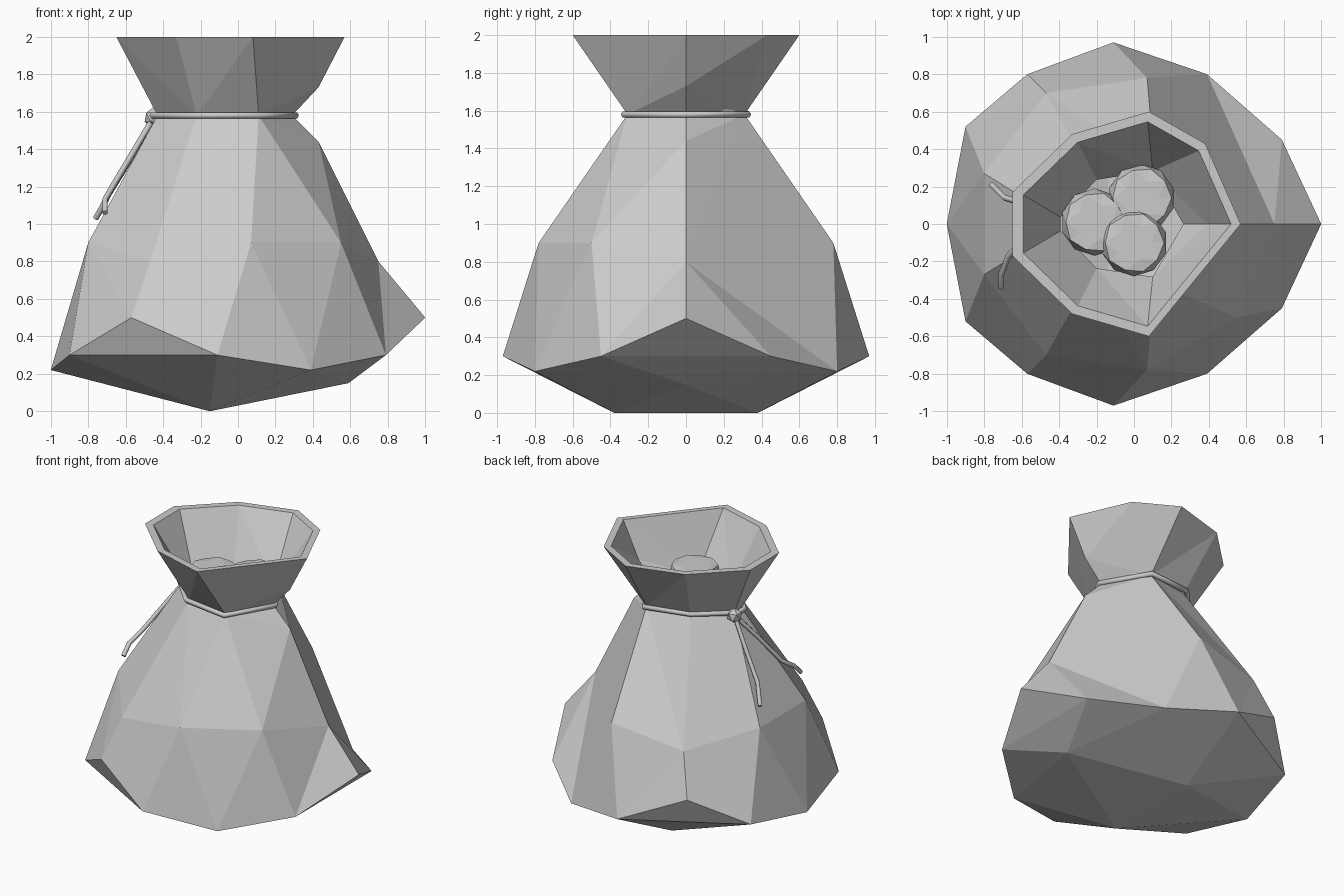
import bpy, bmesh, math
from mathutils import Vector

cube = bpy.data.objects.get("Cube")
if cube:
    bpy.data.objects.remove(cube, do_unlink=True)

grey = bpy.data.materials.new("plain_grey")
grey.use_nodes = True
GREY = (0.6, 0.6, 0.6, 1)
grey.diffuse_color = GREY
grey.node_tree.nodes["Principled BSDF"].inputs["Base Color"].default_value = GREY


def add_object(name, bm):
    mesh = bpy.data.meshes.new(name)
    bm.to_mesh(mesh)
    bm.free()
    mesh.materials.append(grey)
    obj = bpy.data.objects.new(name, mesh)
    bpy.context.collection.objects.link(obj)


def ring(half):
    """Complete a half outline by mirroring it across y."""
    pts = [Vector(p) for p in half]
    return pts + [Vector((p.x, -p.y, p.z)) for p in reversed(pts) if p.y > 0]


def stitch(bm, a, b):
    """Join two closed rings by triangles, ordered by angle."""
    def angles(r):
        return [math.atan2(v.co.y, v.co.x) % math.tau for v in r] + [math.tau]
    ta, tb, i, j = angles(a), angles(b), 0, 0
    n, m = len(a), len(b)
    while i < n or j < m:
        if j == m or (i < n and ta[i + 1] <= tb[j + 1]):
            bm.faces.new((a[i], a[(i + 1) % n], b[j % m]))
            i += 1
        else:
            bm.faces.new((a[i % n], b[(j + 1) % m], b[j]))
            j += 1


def underside(bm, verts):
    """Close the bottom with the downward faces of the convex hull."""
    hull = bmesh.ops.convex_hull(bm, input=verts)["geom"]
    faces = [g for g in hull if isinstance(g, bmesh.types.BMFace)]
    bmesh.ops.recalc_face_normals(bm, faces=faces)
    bmesh.ops.delete(bm, geom=[f for f in faces if f.normal.z >= 0], context="FACES")


# Outlines of the sack from mouth to base
rim = ring([(.57, 0, 2), (.38, .43, 2), (.08, .6, 2), (-.33, .48, 2), (-.65, .17, 2)])[:-1]
neck = ring([(.29, 0, 1.58), (.11, .31, 1.58), (-.22, .26, 1.58), (-.43, .04, 1.58)])
belly = ring([(.75, 0, .8), (.55, .5, .9), (.07, .78, .9),
              (-.47, .7, .8), (-.8, .27, .9)])
del belly[1]
hem = ring([(1, 0, .5), (.79, .45, .3), (.39, .8, .22), (-.11, .97, .3),
            (-.57, .8, .5), (-.9, .52, .3), (-1, 0, .22)])
base = ring([(.59, 0, .15), (-.15, .38, 0)])
folds = [Vector((.43, 0, 1.73)), Vector((.43, 0, 1.44))]


def sack_skin(bm, fit):
    """One skin of the sack; returns its rim vertices."""
    r, n, b, h, s, f = [[bm.verts.new(fit(p)) for p in pts]
                        for pts in (rim, neck, belly, hem, base, folds)]
    underside(bm, h + s)
    stitch(bm, r, [f[0]] + n[1:])
    stitch(bm, [f[1]] + n[1:], b)
    stitch(bm, b, h)
    for fold in f:
        for side in (n[1], n[-1]):
            bm.faces.new((n[0], side, fold))
    return r


# Sack: outer skin, inner skin and flat lip
bm = bmesh.new()
outer = sack_skin(bm, lambda p: p)
inner = sack_skin(bm, lambda p: (p.x * .91, p.y * .91, .04 + p.z * .98))
for k in range(len(rim)):
    n = (k + 1) % len(rim)
    bm.faces.new((outer[k], outer[n], inner[n], inner[k]))
bmesh.ops.recalc_face_normals(bm, faces=bm.faces)
add_object("sack", bm)


# Cord: loop round the neck, two loose ends and a knot
def cord(name, pts, radius, closed=False):
    curve = bpy.data.curves.new(name, "CURVE")
    curve.dimensions = "3D"
    curve.bevel_depth = radius
    curve.bevel_resolution = 1
    curve.use_fill_caps = True
    spline = curve.splines.new("POLY")
    spline.points.add(len(pts) - 1)
    for point, co in zip(spline.points, pts):
        point.co = (*co, 1)
    spline.use_cyclic_u = closed
    curve.materials.append(grey)
    obj = bpy.data.objects.new(name, curve)
    bpy.context.collection.objects.link(obj)


loop = [Vector((p.x * 1.06, p.y * 1.06, p.z)) for p in neck]
loop[2].z = 1.6
cord("neck_cord", loop, .018, True)
KNOT = (-.45, .07, 1.57)
cord("left_cord_end", [KNOT, (-.56, .1, 1.37), (-.69, .14, 1.16), (-.72, .17, 1.1), (-.76, .21, 1.03)], .016)
cord("right_cord_end", [KNOT, (-.55, -.05, 1.4), (-.67, -.17, 1.2), (-.71, -.27, 1.13), (-.71, -.34, 1.06)], .016)

bm = bmesh.new()
bmesh.ops.create_icosphere(bm, subdivisions=1, radius=.055)
bmesh.ops.translate(bm, verts=bm.verts, vec=KNOT)
add_object("cord_knot", bm)

# Flat-topped lumps filling the mouth
for k, (x, y, z) in enumerate([(-.21, .01, 1.64), (.04, .14, 1.64), (0, -.1, 1.68)]):
    bm = bmesh.new()
    bmesh.ops.create_icosphere(bm, subdivisions=2, radius=.18)
    for v in bm.verts:
        v.co.z = max(-.09, min(.09, v.co.z))
    bmesh.ops.translate(bm, verts=bm.verts, vec=(x, y, z))
    add_object(f"content_{k + 1}", bm)
